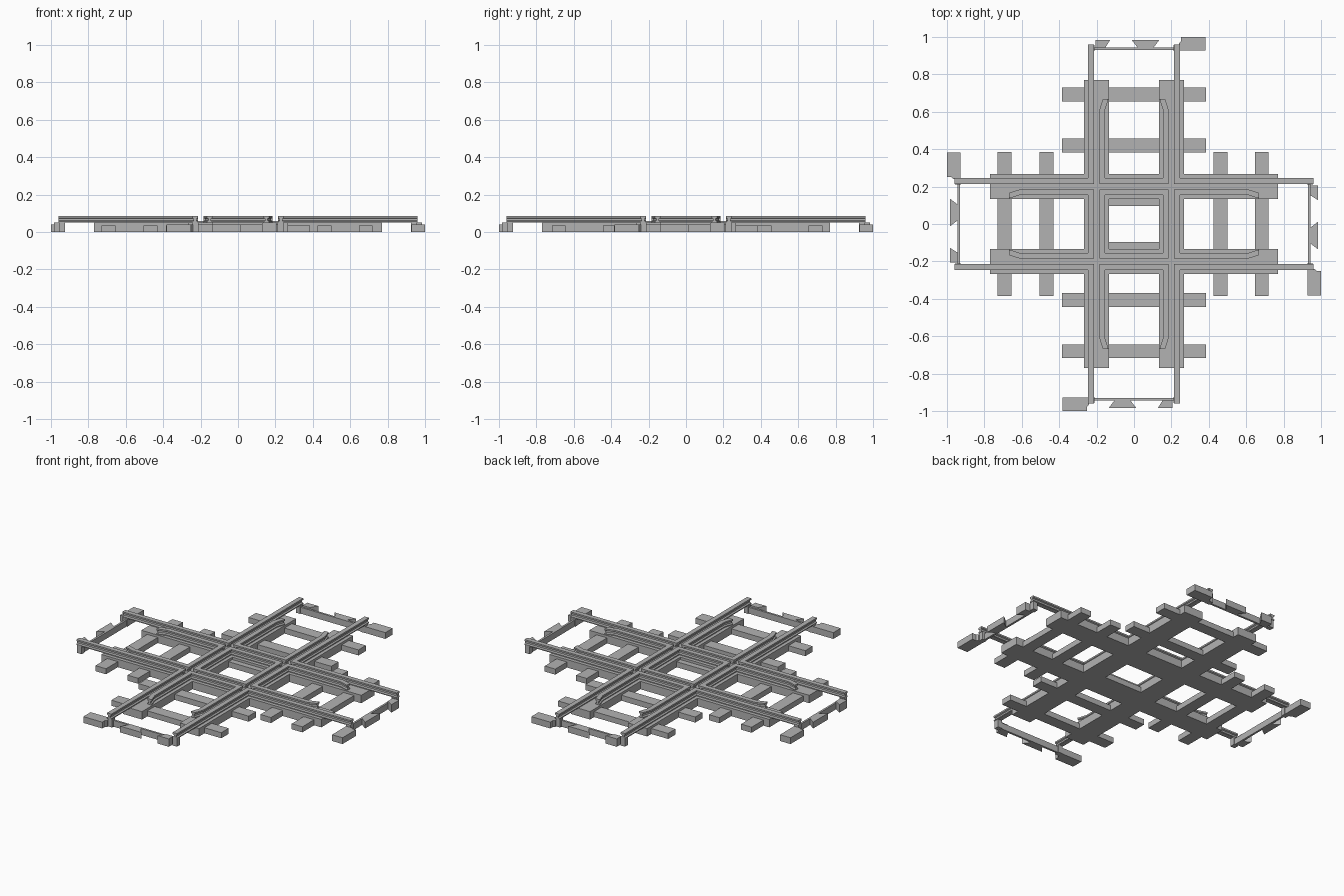
import bpy
import bmesh
from mathutils import Matrix, Vector
from math import pi

cube = bpy.data.objects.get("Cube")
if cube:
    bpy.data.objects.remove(cube)

grey = bpy.data.materials.new("plain grey")
grey.use_nodes = True
COLOUR = (0.45, 0.45, 0.45, 1)
grey.diffuse_color = COLOUR
grey.node_tree.nodes["Principled BSDF"].inputs["Base Color"].default_value = COLOUR

HEAD, FLOOR = 0.085, 0.05


def finish(name, bm, turn=0):
    """Turn the part by quarter turns about z and add it to the scene."""
    bmesh.ops.recalc_face_normals(bm, faces=bm.faces)
    bm.transform(Matrix.Rotation(turn * pi / 2, 4, 'Z'))
    mesh = bpy.data.meshes.new(name)
    bm.to_mesh(mesh)
    bm.free()
    mesh.materials.append(grey)
    obj = bpy.data.objects.new(name, mesh)
    bpy.context.collection.objects.link(obj)


def prism(name, outline, z0, z1, turn=0):
    """Extrude a flat outline upward."""
    bm = bmesh.new()
    face = bm.faces.new([bm.verts.new((x, y, z0)) for x, y in outline])
    new = bmesh.ops.extrude_face_region(bm, geom=[face])["geom"]
    verts = [v for v in new if isinstance(v, bmesh.types.BMVert)]
    bmesh.ops.translate(bm, verts=verts, vec=(0, 0, z1 - z0))
    finish(name, bm, turn)


def box(name, x0, x1, y0, y1, z0, z1, turn=0):
    prism(name, [(x0, y0), (x1, y0), (x1, y1), (x0, y1)], z0, z1, turn)


# Half of the rail section: foot, web and head
HALF = [(0.015, FLOOR), (0.015, 0.056), (0.007, 0.061),
        (0.007, 0.071), (0.015, 0.075), (0.015, HEAD)]
SECTION = HALF + [(-x, z) for x, z in reversed(HALF)]


def rail(name, path, turn):
    """Sweep the rail section along a path running mostly in y."""
    bm = bmesh.new()
    rings = [[bm.verts.new((px + x, py, z)) for x, z in SECTION] for px, py in path]
    n = len(SECTION)
    for a, b in zip(rings, rings[1:]):
        for i in range(n):
            j = (i + 1) % n
            bm.faces.new((a[i], a[j], b[j], b[i]))
    bm.faces.new(rings[0])
    bm.faces.new(rings[-1])
    finish(name, bm, turn)


# Bed plates under the rails, laid as a crossed grid
IN, OUT, LONG = 0.133, 0.267, 0.77
for s in (-1, 1):
    box("bed_plate_across", -LONG, LONG, s * IN, s * OUT, 0, FLOOR)
    box("bed_plate_middle", s * IN, s * OUT, -IN, IN, 0, FLOOR)
    for t in (-1, 1):
        box("bed_plate_end", s * IN, s * OUT, t * OUT, t * LONG, 0, FLOOR)
    # Inner sleepers showing inside the central square
    box("inner_sleeper", -IN, IN, s * 0.097, s * IN, 0, 0.035)
    # Raised floor of the wheel grooves at the crossing
    box("groove_floor_across", -0.26, 0.26, s * 0.18, s * 0.22, FLOOR, 0.058)
    box("groove_floor_along", s * 0.18, s * 0.22, -0.26, 0.26, FLOOR, 0.058)

SLEEPERS = [(0.42, 0.692), (0.467, 0.692), (0.406, 0.68), (0.463, 0.683)]
for k in range(4):
    # Sleepers of this arm
    for y in SLEEPERS[k]:
        box("sleeper", -0.385, 0.385, y - 0.037, y + 0.037, 0, 0.035, k)

    # Running and check rails, broken where the other track's wheels pass
    for s in (-1, 1):
        rail("running_rail", [(s * 0.23, 0.215), (s * 0.23, 0.96)], k)
        rail("check_rail", [(s * 0.17, 0.215), (s * 0.17, 0.61), (s * 0.152, 0.667)], k)
        # Chair under the free end of the rail
        box("rail_end_chair", s * 0.212, s * 0.242, 0.925, 0.957, 0, FLOOR, k)
    rail("centre_running_rail", [(0.23, -0.185), (0.23, 0.185)], k)
    rail("centre_check_rail", [(0.17, -0.185), (0.17, 0.185)], k)

    # End tie bar with interlocking tabs and a corner sleeper half
    box("end_tie_bar", -0.22, 0.25, 0.93, 0.943, 0, 0.04, k)
    prism("locking_tab", [(0.022, 0.94), (0.102, 0.94), (0.136, 0.985), (-0.013, 0.985)],
          0, 0.04, k)
    prism("half_locking_tab", [(-0.205, 0.94), (-0.155, 0.94), (-0.127, 0.985), (-0.205, 0.985)],
          0, 0.05, k)
    prism("corner_sleeper", [(0.24, 0.927), (0.383, 0.927), (0.383, 1), (0.25, 1), (0.25, 0.975),
                             (0.24, 0.965)], 0, 0.04, k)
